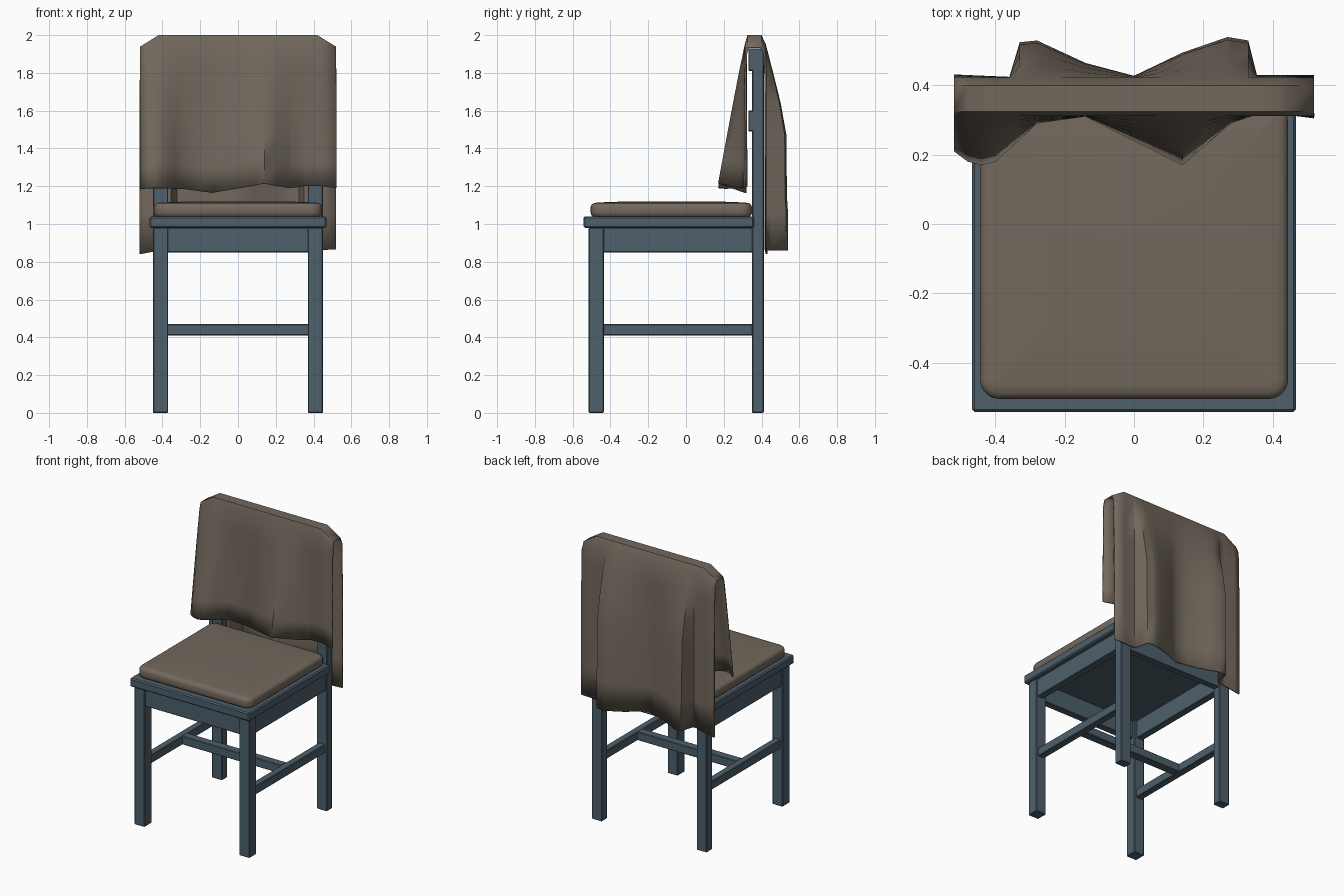
import bpy, bmesh, math

if "Cube" in bpy.data.objects:
    bpy.data.objects.remove(bpy.data.objects["Cube"])


def material(name, rgb):
    m = bpy.data.materials.new(name)
    m.diffuse_color = (*rgb, 1)
    m.use_nodes = True
    m.node_tree.nodes["Principled BSDF"].inputs["Base Color"].default_value = m.diffuse_color
    return m


WOOD = material("painted wood", (0.075, 0.115, 0.145))
FABRIC = material("brown fabric", (0.17, 0.14, 0.11))


def make(name, verts, faces, mat):
    me = bpy.data.meshes.new(name)
    me.from_pydata(verts, [], faces)
    bm = bmesh.new()
    bm.from_mesh(me)
    bmesh.ops.recalc_face_normals(bm, faces=bm.faces)
    bm.to_mesh(me)
    bm.free()
    me.materials.append(mat)
    ob = bpy.data.objects.new(name, me)
    bpy.context.collection.objects.link(ob)
    return ob


def box(name, x, y, z, bevel=0.004):
    """Wooden bar from (min, max) ranges with slightly eased edges."""
    v = [(a, b, c) for a in x for b in y for c in z]
    f = [(0, 1, 3, 2), (4, 6, 7, 5), (0, 4, 5, 1), (2, 3, 7, 6), (0, 2, 6, 4), (1, 5, 7, 3)]
    ob = make(name, v, f, WOOD)
    mod = ob.modifiers.new("eased edges", 'BEVEL')
    mod.width, mod.segments = bevel, 1
    return ob


def smooth(ob, angle):
    bpy.ops.object.select_all(action='DESELECT')
    bpy.context.view_layer.objects.active = ob
    ob.select_set(True)
    bpy.ops.object.shade_smooth_by_angle(angle=math.radians(angle))


def lerp(table, x):
    """Piecewise linear lookup in a list of (x, value, ...) rows."""
    for (x0, *a), (x1, *b) in zip(table, table[1:]):
        if x <= x1:
            t = (x - x0) / (x1 - x0)
            return [p + (q - p) * t for p, q in zip(a, b)]
    return table[-1][1:]


# Legs, side aprons and side stretchers, mirrored left and right
for side, s in (("left", -1), ("right", 1)):
    def xr(a, b):
        return tuple(sorted((s * a, s * b)))
    box(f"front_leg_{side}", xr(0.37, 0.45), (-0.515, -0.435), (0, 0.98))
    box(f"back_post_{side}", xr(0.37, 0.45), (0.35, 0.412), (0, 1.93))
    box(f"side_apron_{side}", xr(0.39, 0.44), (-0.44, 0.38), (0.85, 0.98))
    box(f"side_stretcher_{side}", xr(0.385, 0.435), (-0.44, 0.36), (0.41, 0.47))

# Front and back aprons, cross stretcher, back rails
box("front_apron", (-0.375, 0.375), (-0.505, -0.455), (0.85, 0.98))
box("back_apron", (-0.375, 0.375), (0.355, 0.40), (0.85, 0.98))
box("cross_stretcher", (-0.39, 0.39), (-0.07, -0.01), (0.41, 0.47))
box("top_rail", (-0.45, 0.45), (0.33, 0.37), (1.81, 1.93))
box("middle_rail", (-0.45, 0.45), (0.33, 0.37), (1.49, 1.60))

# Seat board with a rear tongue between the posts
box("seat", (-0.468, 0.468), (-0.543, 0.36), (0.98, 1.04), 0.008)
box("seat_back_edge", (-0.375, 0.375), (0.35, 0.405), (0.98, 1.04))

# Cushion: stacked rounded-rectangle rings with a slight crown
N = 6
verts, faces = [], []
rings = [(0.012, 1.04), (0.003, 1.048), (0, 1.06), (0, 1.09), (0.005, 1.102),
         (0.016, 1.111), (0.04, 1.114), (0.2, 1.12)]
for inset, z in rings:
    r = max(0.055 - inset, 0.012)
    hx, hy = 0.445 - inset - r, 0.427 - inset - r
    for q, (sx, sy) in enumerate(((1, 1), (-1, 1), (-1, -1), (1, -1))):
        for i in range(N):
            a = math.pi / 2 * (q + i / (N - 1))
            verts.append((sx * hx + r * math.cos(a), -0.078 + sy * hy + r * math.sin(a), z))
M = 4 * N
for k in range(len(rings) - 1):
    for i in range(M):
        j = (i + 1) % M
        faces.append((k * M + i, k * M + j, (k + 1) * M + j, (k + 1) * M + i))
faces += [tuple(range(M)), tuple(range((len(rings) - 1) * M, len(rings) * M))]
smooth(make("cushion", verts, faces, FABRIC), 40)

# Throw draped over the back: hem rows are (x, y, z) for front and back
front_hem = [(-0.52, 0.21, 1.185), (-0.48, 0.18, 1.19), (-0.44, 0.17, 1.19), (-0.40, 0.18, 1.19),
             (-0.28, 0.29, 1.185), (-0.14, 0.31, 1.165), (0.14, 0.17, 1.215),
             (0.28, 0.29, 1.19), (0.35, 0.315, 1.20), (0.44, 0.315, 1.20), (0.52, 0.305, 1.19)]
back_hem = [(-0.52, 0.432, 0.84), (-0.36, 0.425, 0.87), (-0.33, 0.525, 0.87), (-0.28, 0.53, 0.87),
            (-0.14, 0.465, 0.88), (0, 0.428, 0.885), (0.14, 0.495, 0.87), (0.27, 0.54, 0.86),
            (0.33, 0.53, 0.86), (0.355, 0.43, 0.86), (0.52, 0.43, 0.865)]
columns = sorted({r[0] for r in front_hem + back_hem} | {-0.42, 0.42, -0.21, 0.21, -0.07, 0.07})
verts, faces = [], []
for x in columns:
    drop = 0.062 * max(0, (abs(x) - 0.42) / 0.10)
    fy, fz = lerp(front_hem, x)
    by, bz = lerp(back_hem, x)
    path = []
    for i in range(7):                      # front panel, hem to top
        t = 1 - i / 6
        top = 1.955 - drop
        path.append((0.312 + (fy - 0.312) * t ** 0.95, top + (fz - top) * t))
    path += [(0.325, 2.0 - drop), (0.40, 2.0 - drop)]
    for z, t in ((1.95, 0), (1.80, 0.33), (1.64, 0.67), (1.47, 0.93), (1.15, 0.95), (1.06, 1), (bz, 1)):
        path.append((0.423 + (by - 0.423) * t, z - (drop if t == 0 else 0)))
    verts += [(x, y, z) for y, z in path]
P = len(path)
for c in range(len(columns) - 1):
    for i in range(P - 1):
        a = c * P + i
        faces.append((a, a + P, a + P + 1, a + 1))
throw = make("draped_throw", verts, faces, FABRIC)
# outward normals, then thickness grows inward
if sum(p.normal.z for p in throw.data.polygons if p.center.z > 1.97) < 0:
    throw.data.flip_normals()
smooth(throw, 45)
sol = throw.modifiers.new("thickness", 'SOLIDIFY')
sol.thickness, sol.offset = 0.010, -1
